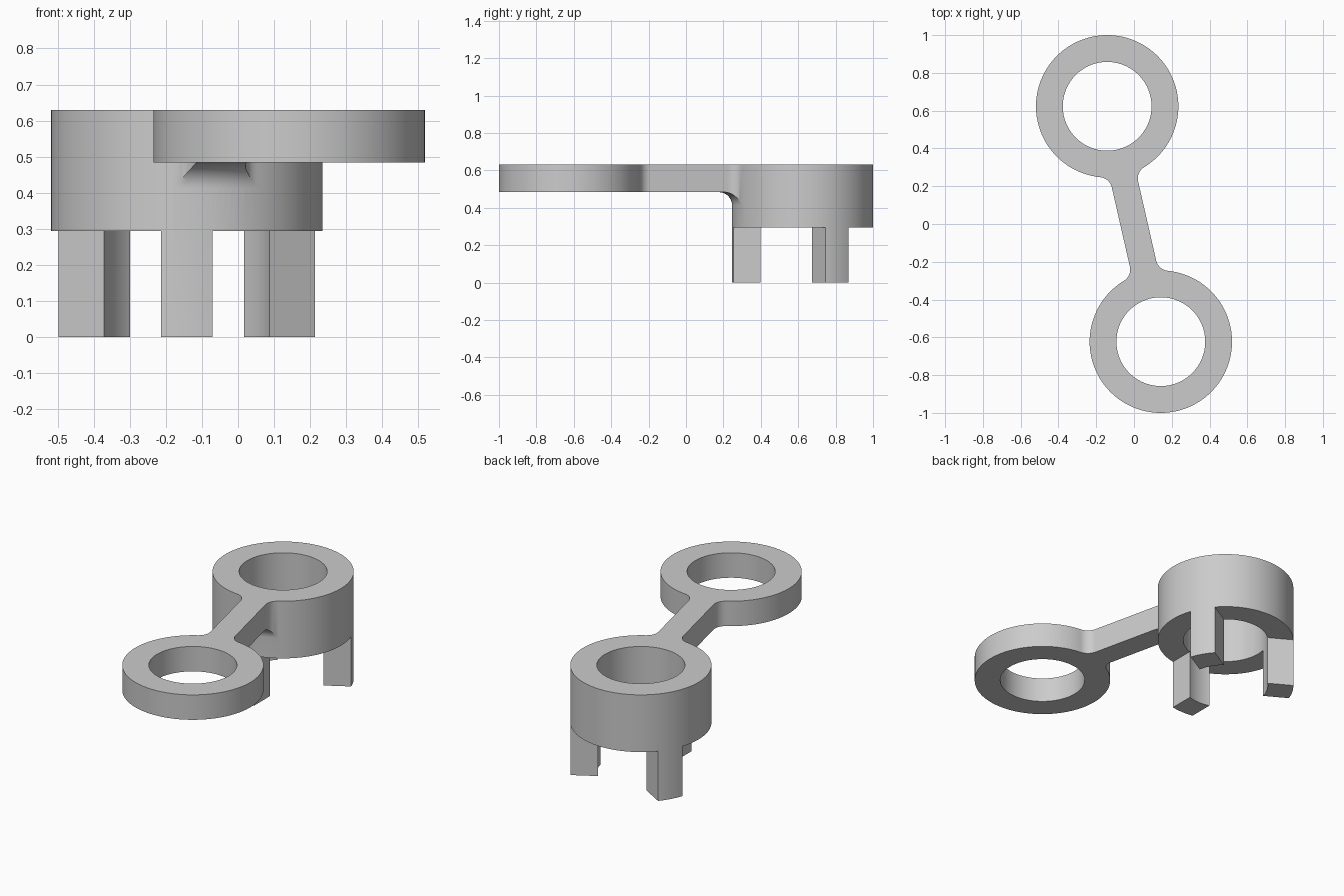
import bpy, bmesh
from math import sin, cos, asin, atan2, hypot, sqrt, pi, radians
from mathutils import Vector

if "Cube" in bpy.data.objects:
    bpy.data.objects.remove(bpy.data.objects["Cube"], do_unlink=True)

OUTER, INNER = 0.377, 0.235          # ring radii
TOP, PLATE, COLLAR = 0.63, 0.483, 0.293   # heights of top, thin underside, collar underside
HALF, FILLET = 0.0715, 0.07          # half width of bridge and legs, fillet radius
BACK, FRONT = Vector((-0.142, 0.623)), Vector((0.142, -0.623))
SEGMENTS = 128

grey = bpy.data.materials.new("plain grey")
grey.use_nodes = True
grey.diffuse_color = (0.6, 0.6, 0.6, 1)
grey.node_tree.nodes["Principled BSDF"].inputs["Base Color"].default_value = (0.6, 0.6, 0.6, 1)


def finish(name, bm):
    bmesh.ops.recalc_face_normals(bm, faces=bm.faces)
    mesh = bpy.data.meshes.new(name)
    bm.to_mesh(mesh)
    bm.free()
    mesh.materials.append(grey)
    obj = bpy.data.objects.new(name, mesh)
    bpy.context.collection.objects.link(obj)
    return obj


def lofted(name, loops, wrap):
    """Skin closed loops of points; wrap joins last to first, otherwise cap the ends."""
    bm = bmesh.new()
    rows = [[bm.verts.new(p) for p in loop] for loop in loops]
    pairs = list(zip(rows, rows[1:] + rows[:1])) if wrap else list(zip(rows, rows[1:]))
    for a, b in pairs:
        for i in range(len(a)):
            j = (i + 1) % len(a)
            bm.faces.new((a[i], a[j], b[j], b[i]))
    if not wrap:
        bm.faces.new(rows[0])
        bm.faces.new(rows[-1])
    return finish(name, bm)


def tube(name, centre, bottom):
    """Ring with a rectangular section."""
    section = [(OUTER, bottom), (OUTER, TOP), (INNER, TOP), (INNER, bottom)]
    loops = []
    for i in range(SEGMENTS):
        a = 2 * pi * i / SEGMENTS
        loops.append([(centre.x + r * cos(a), centre.y + r * sin(a), z) for r, z in section])
    return lofted(name, loops, True)


def combine(target, tool, operation):
    mod = target.modifiers.new(operation.lower(), 'BOOLEAN')
    mod.operation, mod.solver, mod.object = operation, 'EXACT', tool
    bpy.context.view_layer.objects.active = target
    bpy.ops.object.modifier_apply(modifier=mod.name)
    bpy.data.objects.remove(tool, do_unlink=True)


# Collar: tall tube, cut away between the three legs
body = tube("ring_mount", BACK, 0)
for angle in (90, 210, 330):
    def spot(distance, degrees, side=0):
        a = radians(degrees)
        p = BACK + distance * Vector((cos(a), sin(a))) + side * Vector((-sin(a), cos(a)))
        return p.x, p.y
    outline = [spot(HALF / sin(pi / 3), angle), spot(0.6, angle - 60, HALF),
               spot(0.9, angle), spot(0.6, angle + 60, -HALF)]
    cutter = lofted("leg_gap_cutter", [[(x, y, z) for x, y in outline] for z in (-0.1, COLLAR)], False)
    cutter.hide_render = True
    combine(body, cutter, 'DIFFERENCE')

# Bridge: half-outline stations as (distance from ring centre, half angle)
side = HALF + FILLET
along = sqrt((OUTER + FILLET) ** 2 - side ** 2)
start = atan2(along, side)
stations = [(OUTER - 0.04, asin(side / (OUTER + FILLET)) * 0.9)]
for i in range(13):
    a = start * (1 - i / 12)
    lateral, axial = side - FILLET * cos(a), along - FILLET * sin(a)
    stations.append((hypot(lateral, axial), atan2(lateral, axial)))
first = stations[-1][0]
for i in range(1, 4):
    d = first + (OUTER + FILLET - first) * i / 3
    stations.append((d, asin(HALF / d)))


def underside(d):
    """Height of the rounded gusset below the bridge at the collar."""
    reach = min(max(OUTER + FILLET - d, 0), FILLET)
    return PLATE - FILLET + sqrt(FILLET ** 2 - reach ** 2)


def bridge_loop(centre, direction, d, half_angle, gusset, flip):
    across = Vector((-direction.y, direction.x)) * flip
    steps = [half_angle * (k / 6 - 1) for k in range(13)]
    points = [centre + d * (cos(a) * direction + sin(a) * across) for a in steps]
    low = underside(d) if gusset else PLATE
    return [(p.x, p.y, TOP) for p in points] + [(p.x, p.y, low) for p in reversed(points)]


toward = (FRONT - BACK).normalized()
loops = [bridge_loop(BACK, toward, d, a, True, 1) for d, a in stations]
loops += [bridge_loop(FRONT, -toward, d, a, False, -1) for d, a in reversed(stations)]
bridge = lofted("bridge", loops, False)

# Join the bridge and the open front ring to the collar
combine(body, bridge, 'UNION')
combine(body, tube("open_ring", FRONT, PLATE), 'UNION')

# Smooth the round walls and keep the rims crisp
bpy.ops.object.select_all(action='DESELECT')
body.select_set(True)
bpy.context.view_layer.objects.active = body
bpy.ops.object.shade_smooth_by_angle(angle=radians(30))
